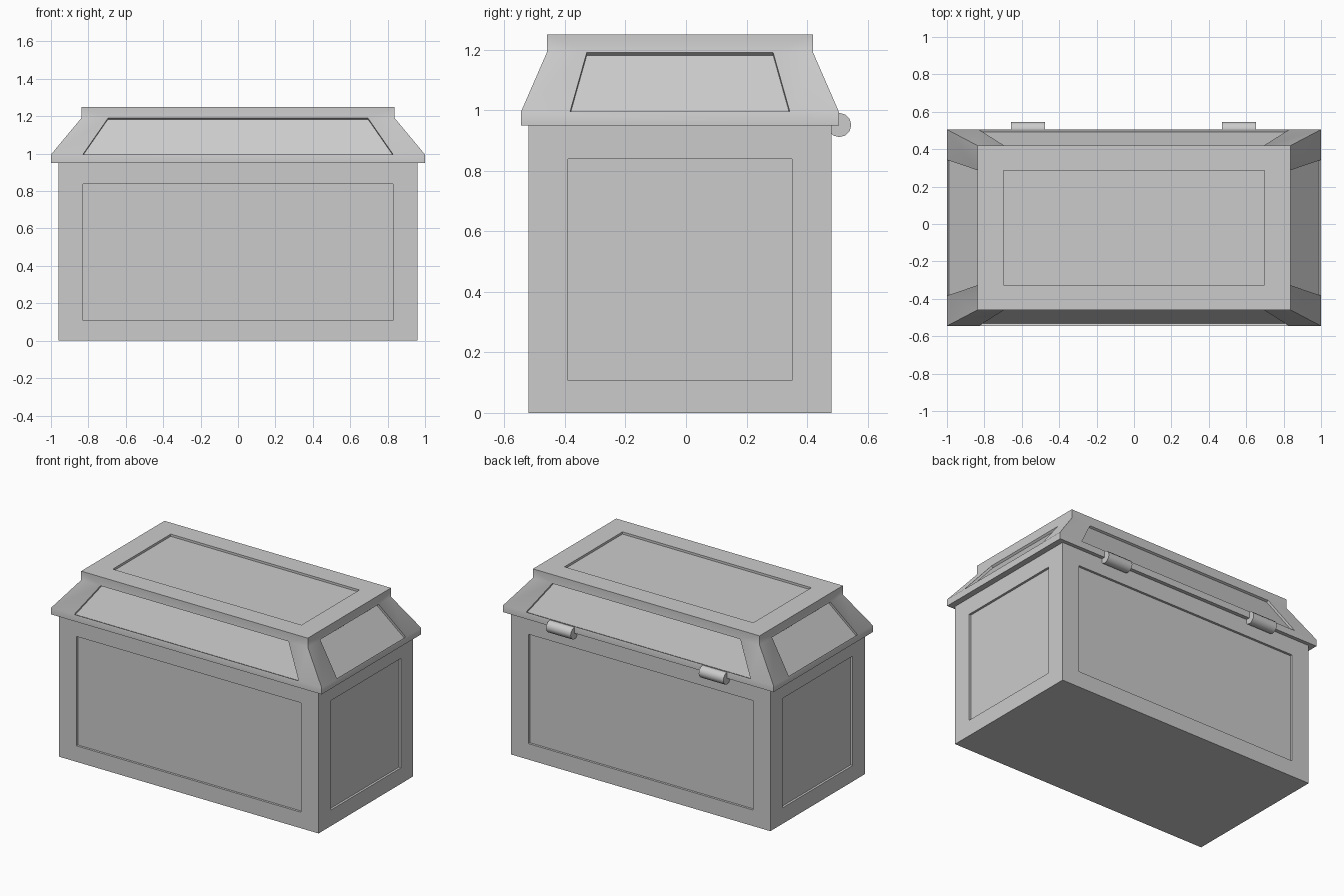
import bpy, bmesh, math
from mathutils import Vector as V

if "Cube" in bpy.data.objects:
    bpy.data.objects.remove(bpy.data.objects["Cube"])

grey = bpy.data.materials.new("plain grey")
grey.diffuse_color = (0.6, 0.6, 0.6, 1)
grey.use_nodes = True
grey.node_tree.nodes["Principled BSDF"].inputs["Base Color"].default_value = grey.diffuse_color
DEPTH = 0.015  # recess of every panel
YC = -0.02     # chest centre; the hinges take up the back


def ring(x, y, z):
    """Rectangle of corners, counter-clockwise from front left."""
    return [V((sx * x, YC + sy * y, z)) for sx, sy in ((-1, -1), (1, -1), (1, 1), (-1, 1))]


def face(bm, pts):
    bm.faces.new([bm.verts.new(p) for p in pts])


def recess(bm, quad):
    """Sunken panel: four thin walls and a floor."""
    n = (quad[1] - quad[0]).cross(quad[3] - quad[0]).normalized()
    low = [p - n * DEPTH for p in quad]
    for i in range(4):
        j = (i + 1) % 4
        face(bm, [quad[i], quad[j], low[j], low[i]])
    face(bm, low)


def framed(bm, outer, inner):
    """Flat frame around a sunken panel."""
    for i in range(4):
        j = (i + 1) % 4
        face(bm, [outer[i], outer[j], inner[j], inner[i]])
    recess(bm, inner)


def finish(bm, name, angle):
    bmesh.ops.remove_doubles(bm, verts=bm.verts, dist=1e-4)
    me = bpy.data.meshes.new(name)
    bm.to_mesh(me)
    bm.free()
    me.materials.append(grey)
    ob = bpy.data.objects.new(name, me)
    bpy.context.collection.objects.link(ob)
    bpy.ops.object.select_all(action='DESELECT')
    bpy.context.view_layer.objects.active = ob
    ob.select_set(True)
    bpy.ops.object.shade_smooth_by_angle(angle=math.radians(angle))
    return ob


# chest body with a panel on each wall
bm = bmesh.new()
bottom, top = ring(0.96, 0.5, 0), ring(0.96, 0.5, 0.95)
for i in range(4):
    a, b = bottom[i], bottom[(i + 1) % 4]
    along = (b - a).normalized() * 0.13
    lo, hi = V((0, 0, 0.107)), V((0, 0, 0.838))
    inner = [a + along + lo, b - along + lo, b - along + hi, a + along + hi]
    framed(bm, [a, b, top[(i + 1) % 4], top[i]], inner)
face(bm, bottom[::-1])
finish(bm, "chest_body", 30)

# lid: upright rim, sloped sides with panels, top slab with a panel
bm = bmesh.new()
base, rim = ring(1, 0.525, 0.95), ring(1, 0.525, 0.995)
neck, crown = ring(0.838, 0.44, 1.19), ring(0.838, 0.44, 1.25)
for i in range(4):
    j = (i + 1) % 4
    long_side = i % 2 == 0
    d = (rim[j] - rim[i]).normalized()
    m_low, m_high = (0.17, 0.143) if long_side else (0.162, 0.132)
    p0, p1 = rim[i] + d * m_low, rim[j] - d * m_low
    q0, q1 = neck[i] + d * m_high, neck[j] - d * m_high
    face(bm, [base[i], base[j], rim[j], p1, p0, rim[i]])
    face(bm, [rim[i], p0, q0, neck[i]])
    face(bm, [p1, rim[j], neck[j], q1])
    face(bm, [neck[i], q0, q1, neck[j], crown[j], crown[i]])
    recess(bm, [p0, p1, q1, q0])
framed(bm, crown, ring(0.698, 0.306, 1.25))
face(bm, base[::-1])
finish(bm, "lid", 45)

# two hinge barrels on the back
for name, x in (("hinge_left", -0.567), ("hinge_right", 0.562)):
    bm = bmesh.new()
    bmesh.ops.create_cone(bm, cap_ends=True, segments=12, radius1=0.04, radius2=0.04, depth=0.182)
    ob = finish(bm, name, 40)
    ob.rotation_euler = (0, math.pi / 2, 0)
    ob.location = (x, 0.506, 0.951)
